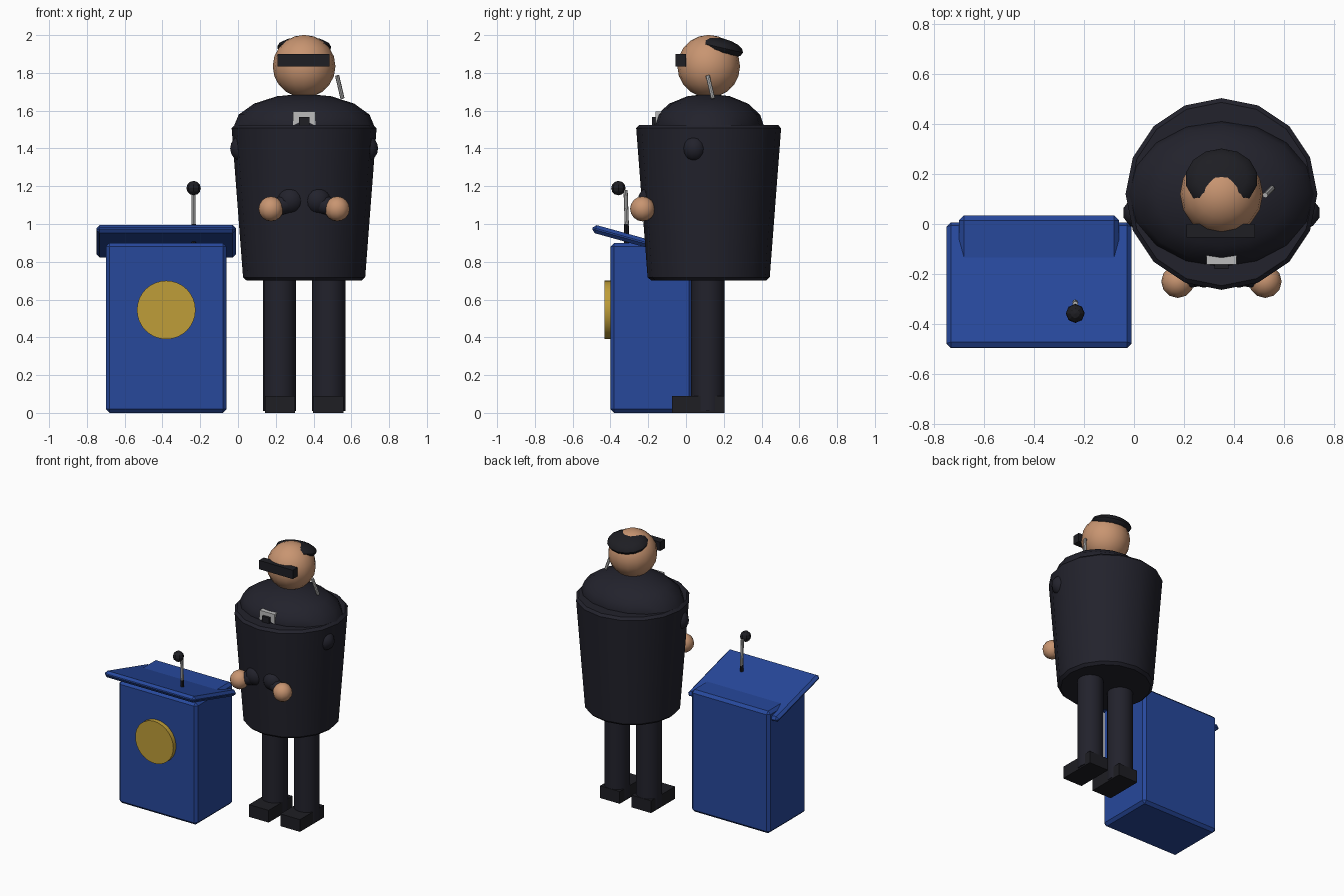
import bpy, math
from mathutils import Vector

if "Cube" in bpy.data.objects:
    bpy.data.objects.remove(bpy.data.objects["Cube"])


def material(name, rgb):
    m = bpy.data.materials.new(name)
    m.diffuse_color = (*rgb, 1)
    m.use_nodes = True
    m.node_tree.nodes["Principled BSDF"].inputs["Base Color"].default_value = m.diffuse_color
    return m


BLUE = material("lectern blue", (0.02, 0.065, 0.33))
GOLD = material("gold", (0.52, 0.34, 0.04))
SUIT = material("suit navy black", (0.016, 0.016, 0.025))
BLACK = material("black", (0.013, 0.013, 0.017))
SKIN = material("skin", (0.58, 0.30, 0.165))
METAL = material("light grey metal", (0.5, 0.5, 0.5))


def finish(name, mat, bevel=0, smooth=False):
    o = bpy.context.object
    o.name = name
    o.data.materials.append(mat)
    bpy.ops.object.transform_apply(location=False, rotation=False, scale=True)
    if bevel:
        b = o.modifiers.new("bevel", 'BEVEL')
        b.width, b.segments = bevel, 1
        b.limit_method, b.angle_limit = 'ANGLE', math.radians(40)
    if smooth:
        bpy.ops.object.shade_smooth_by_angle(angle=math.radians(40))
    return o


def box(name, mat, x, y, z, bevel=0):
    """Box from (min, max) ranges."""
    bpy.ops.mesh.primitive_cube_add(size=1, location=[sum(r) / 2 for r in (x, y, z)])
    bpy.context.object.scale = [r[1] - r[0] for r in (x, y, z)]
    return finish(name, mat, bevel)


def rod(name, mat, a, b, r1, r2=None, sides=16, bevel=0):
    """Round bar from a to b, tapering from r1 to r2."""
    a, b = Vector(a), Vector(b)
    bpy.ops.mesh.primitive_cone_add(vertices=sides, radius1=r1, radius2=r1 if r2 is None else r2,
                                    depth=(b - a).length, location=(a + b) / 2,
                                    rotation=(b - a).to_track_quat('Z', 'Y').to_euler())
    return finish(name, mat, bevel, True)


def ball(name, mat, loc, radii, seg=16, rings=10, tilt=0, smooth=True):
    bpy.ops.mesh.primitive_uv_sphere_add(segments=seg, ring_count=rings, location=loc,
                                         rotation=(tilt, 0, 0))
    bpy.context.object.scale = radii
    return finish(name, mat, 0, smooth)


# lectern: body pokes through the sloping desk at the back
box("lectern_body", BLUE, (-0.70, -0.06), (-0.40, 0.035), (0, 0.90), 0.02)
desk = box("lectern_desk", BLUE, (-0.75, -0.01), (-0.505, 0.015), (0.886, 0.93), 0.018)
desk.rotation_euler.x = math.radians(-15.5)
rod("front_disc", GOLD, (-0.38, -0.39, 0.545), (-0.38, -0.432, 0.545), 0.155, sides=32)

# lectern microphone
rod("microphone_base", BLACK, (-0.235, -0.315, 0.90), (-0.235, -0.315, 1.0), 0.012, sides=8)
rod("microphone_stem", METAL, (-0.235, -0.313, 0.99), (-0.235, -0.32, 1.18), 0.011, sides=8)
ball("microphone_head", BLACK, (-0.235, -0.358, 1.19), (0.038,) * 3, 8, 6, smooth=False)

# torso and shoulders
CX, CY = 0.35, 0.12
rod("coat", SUIT, (CX, CY, 0.70), (CX, CY, 1.525), 0.322, 0.385, 16, 0.018)
ball("shoulders", SUIT, (CX, CY, 1.51), (0.375, 0.295, 0.18), 16, 8)

# paired limbs
for side, s in (("left", 1), ("right", -1)):
    rod(side + "_leg", SUIT, (CX + s * 0.13, 0.115, 0.01), (CX + s * 0.13, 0.115, 0.75), 0.088)
    x = CX + s * 0.128
    box(side + "_shoe", BLACK, (x - 0.08, x + 0.08), (-0.075, 0.203), (0, 0.09))
    ball(side + "_upper_arm", SUIT, (CX + s * 0.325, 0.045, 1.40), (0.07, 0.065, 0.07), 10, 8)
    rod(side + "_forearm", SUIT, (CX + s * 0.14, -0.215, 1.09), (CX + s * 0.02, -0.16, 1.135),
        0.045, 0.072, 12)
    ball(side + "_elbow", SUIT, (CX + s * 0.07, -0.185, 1.125), (0.075, 0.07, 0.073), 12, 8)
    ball(side + "_hand", SKIN, (CX + s * 0.175, -0.23, 1.08), (0.066,) * 3, 12, 8)

# head, hair and glasses
ball("head", SKIN, (CX, CY, 1.835), (0.166, 0.166, 0.166), 16, 10)
ball("hair", BLACK, (CX, 0.18, 1.935), (0.145, 0.125, 0.05), 14, 8, math.radians(-13))
box("dark_glasses", BLACK, (0.21, 0.485), (-0.055, 0.0), (1.835, 1.90))

# collar, tie and earpiece wire
box("collar", METAL, (0.29, 0.41), (-0.162, -0.125), (1.50, 1.595))
box("tie", BLACK, (0.322, 0.378), (-0.18, -0.13), (1.50, 1.567))
rod("earpiece_wire", METAL, (0.525, 0.115, 1.785), (0.553, 0.143, 1.665), 0.011, sides=8)
